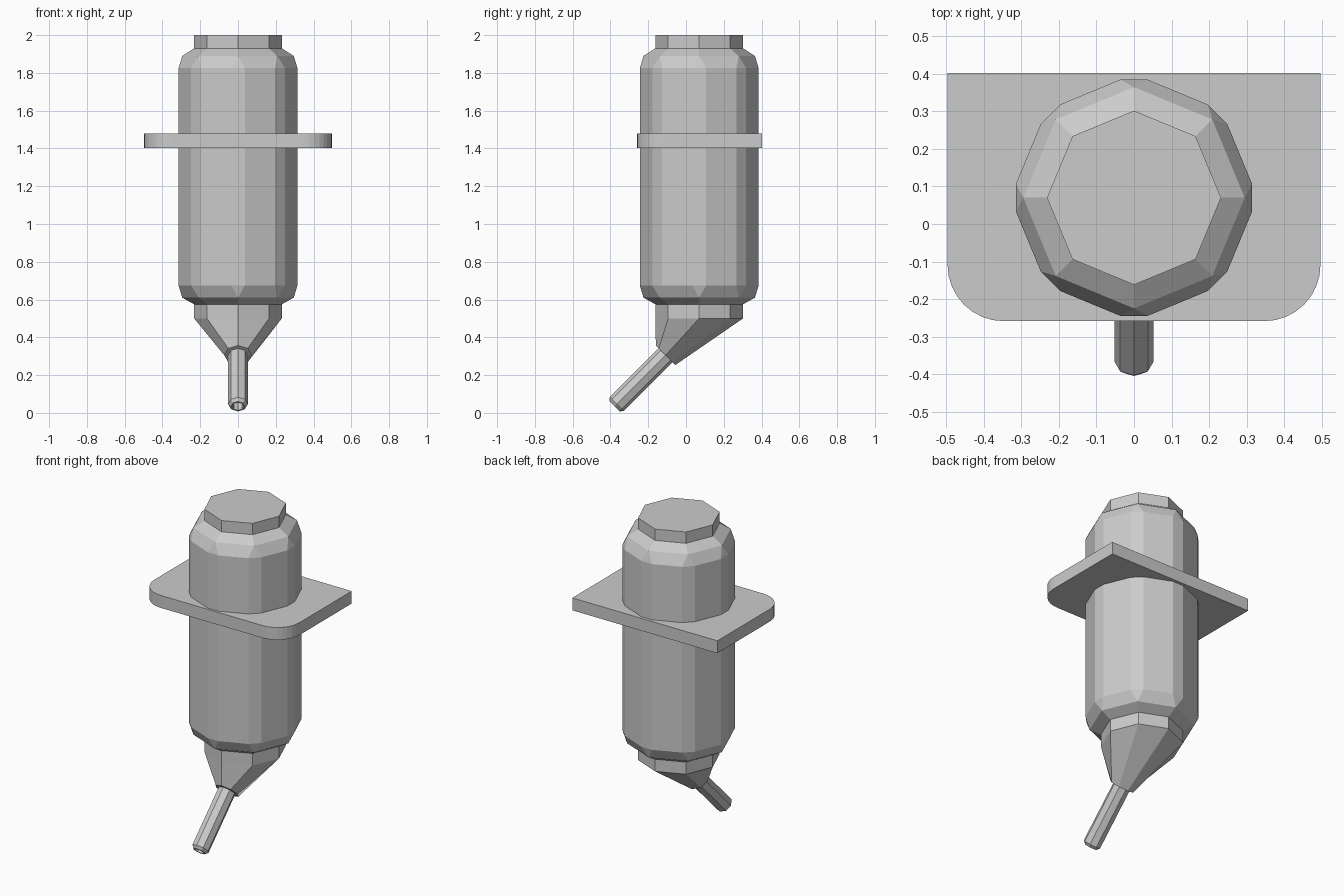
import bpy, bmesh, math
from mathutils import Vector

if "Cube" in bpy.data.objects:
    bpy.data.objects.remove(bpy.data.objects["Cube"])

CY = 0.07  # y of the body axis


def octagon(center, r, v=(0, 1, 0)):
    """Eight-sided ring around center, spanned by x and v."""
    c, v = Vector(center), Vector(v).normalized()
    return [c + r * (math.cos(a) * Vector((1, 0, 0)) + math.sin(a) * v)
            for a in (math.tau * i / 8 for i in range(8))]


def flat(z, r):
    return octagon((0, CY, z), r)


def loft(name, rings):
    """Skin matching rings; an 8-ring may join a 16-ring (chamfered corners)."""
    bm = bmesh.new()
    vs = [[bm.verts.new(p) for p in ring] for ring in rings]
    for a, b in zip(vs, vs[1:]):
        if len(a) > len(b):
            a, b = b, a
        n = len(a)
        for i in range(n):
            j = (i + 1) % n
            if len(b) == n:
                bm.faces.new((a[i], a[j], b[j], b[i]))
            else:
                bm.faces.new((a[i], b[2 * i + 1], b[2 * i]))
                bm.faces.new((a[i], a[j], b[2 * j], b[2 * i + 1]))
    bm.faces.new(vs[0])
    bm.faces.new(vs[-1])
    bmesh.ops.recalc_face_normals(bm, faces=bm.faces)
    mesh = bpy.data.meshes.new(name)
    bm.to_mesh(mesh)
    bm.free()
    ob = bpy.data.objects.new(name, mesh)
    bpy.context.collection.objects.link(ob)
    return ob


def chamfered(z, r=0.33, t=0.158):
    """Octagon with every corner cut off: two points per corner."""
    o, pts = flat(z, r), []
    for i in range(8):
        pts += [o[i].lerp(o[i - 1], t), o[i].lerp(o[(i + 1) % 8], t)]
    return pts


# Main canister with chamfered shoulders
loft("canister", [flat(0.575, 0.232), flat(0.61, 0.295), chamfered(0.675),
                  chamfered(1.825), flat(1.89, 0.295), flat(1.93, 0.232)])

# Cap on top
loft("cap", [flat(1.92, 0.232), flat(2.0, 0.232)])

# Nozzle tapering to a tilted tip
axis = Vector((0, -1, -1)).normalized()
side = (0, 1, -1)
tip = Vector((0, -0.108, 0.305))
loft("nozzle", [flat(0.585, 0.232), flat(0.50, 0.232), octagon(tip, 0.073, side)])

# Hollow needle with a chamfered end
end = tip + axis * 0.383
loft("needle", [octagon(tip - axis * 0.03, 0.052, side),
                octagon(end - axis * 0.017, 0.052, side),
                octagon(end, 0.037, side),
                octagon(end, 0.029, side),
                octagon(end - axis * 0.1, 0.029, side)])

# Flange plate, rounded at the two front corners
R, X, Y0, Y1 = 0.15, 0.497, -0.259, 0.403
right = [(X - R + R * math.sin(a), Y0 + R - R * math.cos(a))
         for a in (math.pi / 2 * i / 8 for i in range(9))] + [(X, Y1)]
outline = right + [(-x, y) for x, y in reversed(right)]
loft("flange_plate", [[Vector((x, y, z)) for x, y in outline] for z in (1.403, 1.48)])
